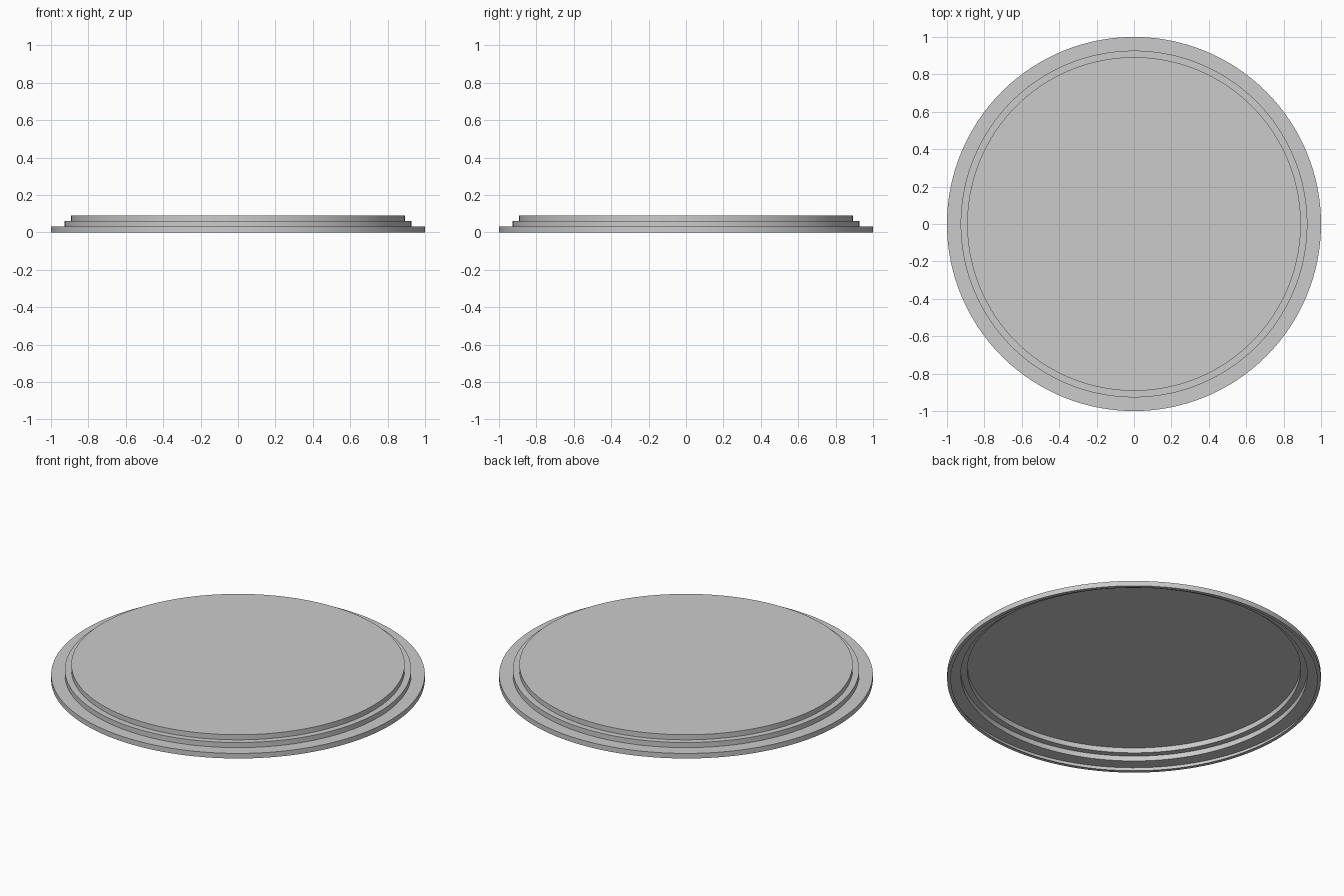
import bpy, bmesh, math

if "Cube" in bpy.data.objects:
    bpy.data.objects.remove(bpy.data.objects["Cube"])

# Thin stepped shell, open underneath, with a narrow inturned lip at the base
SIDES = 128
PROFILE = [(0.98, 0.0), (1.0, 0.0), (1.0, 0.03), (0.927, 0.03),
           (0.927, 0.06), (0.892, 0.06), (0.892, 0.09)]

bm = bmesh.new()
rings = []
for r, z in PROFILE:
    rings.append([bm.verts.new((r * math.cos(2 * math.pi * i / SIDES),
                                r * math.sin(2 * math.pi * i / SIDES), z))
                  for i in range(SIDES)])

# Stepped walls and ledges
for low, high in zip(rings, rings[1:]):
    for i in range(SIDES):
        j = (i + 1) % SIDES
        bm.faces.new((low[i], low[j], high[j], high[i]))

# Flat top disc, fanned from the centre
centre = bm.verts.new((0, 0, PROFILE[-1][1]))
for i in range(SIDES):
    bm.faces.new((rings[-1][i], rings[-1][(i + 1) % SIDES], centre))

mesh = bpy.data.meshes.new("stepped_lid")
bm.to_mesh(mesh)
bm.free()
lid = bpy.data.objects.new("stepped_lid", mesh)
bpy.context.collection.objects.link(lid)

# Smooth round walls, crisp step edges
bpy.context.view_layer.objects.active = lid
lid.select_set(True)
bpy.ops.object.shade_smooth_by_angle(angle=math.radians(30))
